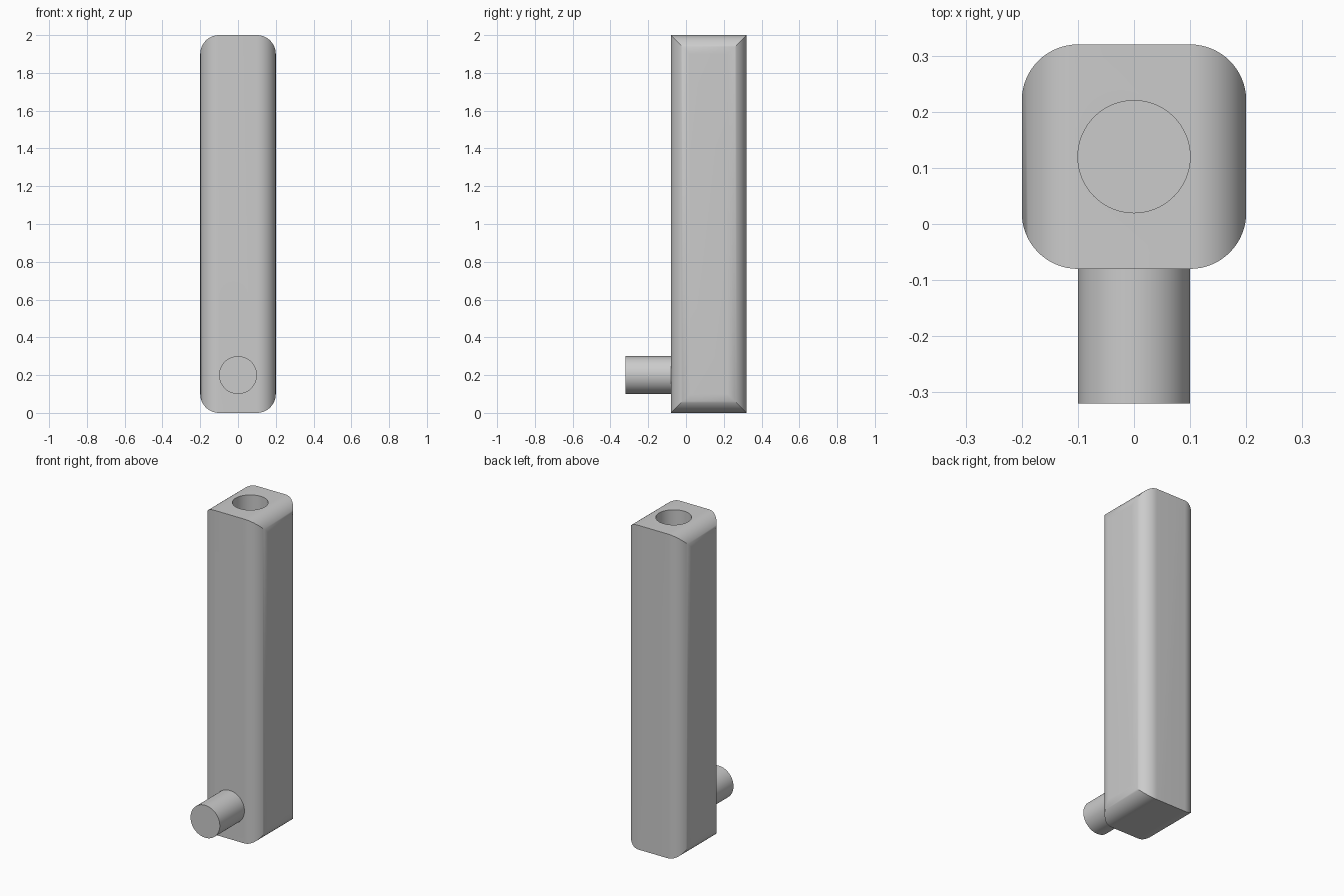
import bpy, bmesh, math
from mathutils import Vector

if "Cube" in bpy.data.objects:
    bpy.data.objects.remove(bpy.data.objects["Cube"])

R = 0.1      # fillet, peg and socket radius
YC = 0.12    # body centre in y


def rounded_rect(w, h, r, steps=16):
    pts = []
    for sx, sy, a0 in ((1, 1, 0), (-1, 1, 90), (-1, -1, 180), (1, -1, 270)):
        for i in range(steps + 1):
            a = math.radians(a0 + 90 * i / steps)
            pts.append((sx * (w / 2 - r) + r * math.cos(a),
                        sy * (h / 2 - r) + r * math.sin(a)))
    return pts


def prism(name, points, direction):
    bm = bmesh.new()
    face = bm.faces.new([bm.verts.new(p) for p in points])
    ext = bmesh.ops.extrude_face_region(bm, geom=[face])
    verts = [v for v in ext["geom"] if isinstance(v, bmesh.types.BMVert)]
    bmesh.ops.translate(bm, verts=verts, vec=Vector(direction))
    bmesh.ops.recalc_face_normals(bm, faces=bm.faces[:])
    mesh = bpy.data.meshes.new(name)
    bm.to_mesh(mesh)
    bm.free()
    obj = bpy.data.objects.new(name, mesh)
    bpy.context.collection.objects.link(obj)
    return obj


def cylinder(name, depth, location, rotation=(0, 0, 0)):
    bpy.ops.mesh.primitive_cylinder_add(vertices=96, radius=R, depth=depth,
                                        location=location, rotation=rotation)
    bpy.context.object.name = name
    return bpy.context.object


def boolean(obj, other, operation):
    mod = obj.modifiers.new(operation.lower(), "BOOLEAN")
    mod.operation, mod.object, mod.solver = operation, other, "EXACT"
    bpy.context.view_layer.objects.active = obj
    bpy.ops.object.modifier_apply(modifier=mod.name)
    bpy.data.objects.remove(other)


# Bar: rounded in plan, then intersected with a profile rounded in elevation
bar = prism("bar", [(x, y + YC, 0) for x, y in rounded_rect(0.4, 0.4, R)], (0, 0, 2))
front_profile = prism("front_profile",
                      [(x, -0.2, z + 1) for x, z in rounded_rect(0.4, 2, R)], (0, 0.7, 0))
boolean(bar, front_profile, "INTERSECT")

# Socket in the top end
boolean(bar, cylinder("socket_cutter", 0.5, (0, YC, 2.0)), "DIFFERENCE")

# Peg on the front, near the bottom
boolean(bar, cylinder("peg", 0.32, (0, -0.16, 0.2), (math.pi / 2, 0, 0)), "UNION")

# Smooth curves, crisp edges
bpy.ops.object.select_all(action="DESELECT")
bar.select_set(True)
bpy.context.view_layer.objects.active = bar
bpy.ops.object.shade_smooth_by_angle(angle=math.radians(30))
